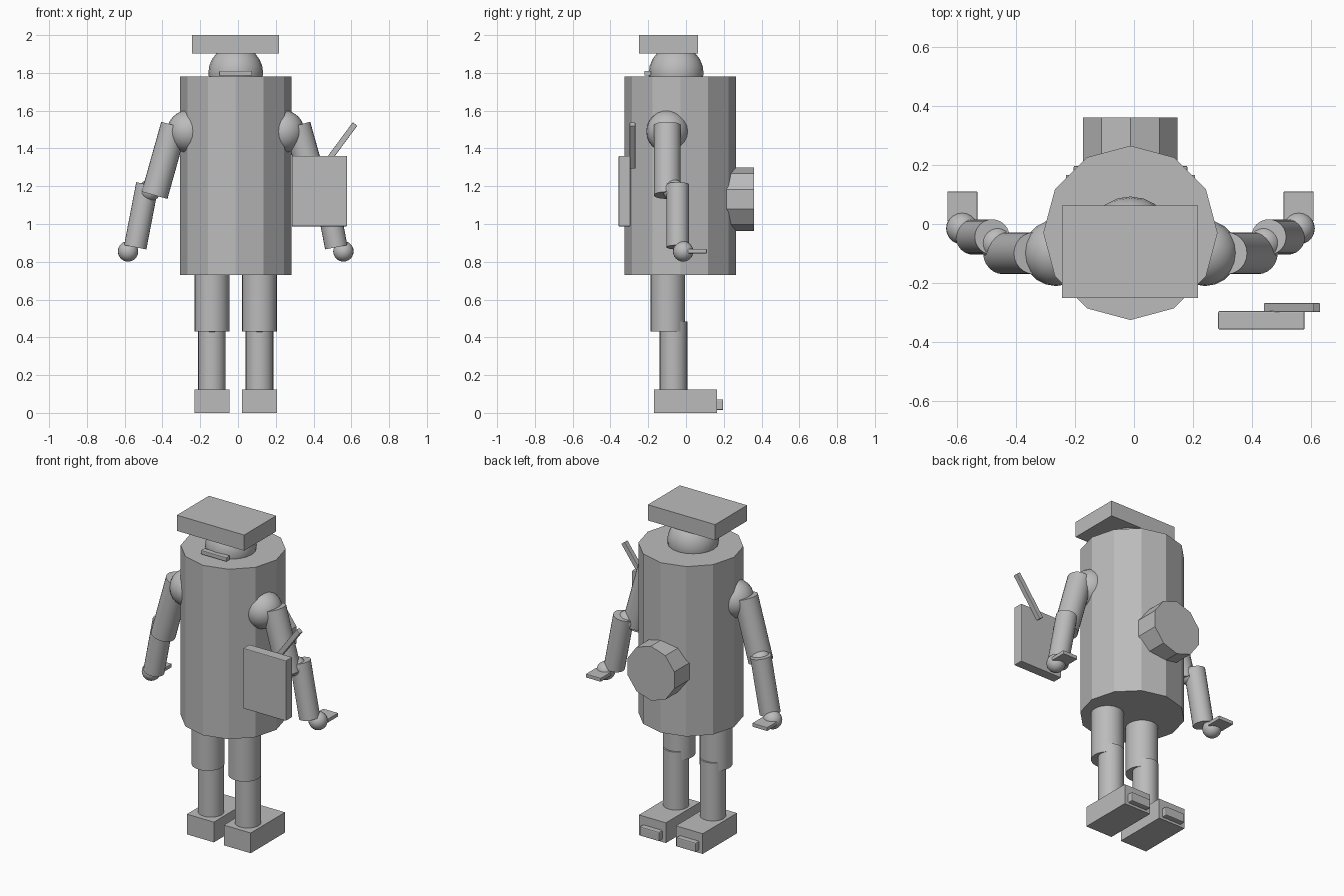
import bpy
import math
from mathutils import Vector

cube = bpy.data.objects.get("Cube")
if cube:
    bpy.data.objects.remove(cube, do_unlink=True)

CX = -0.012  # symmetry axis of the figure

grey = bpy.data.materials.new("plain grey")
grey.use_nodes = True
grey.diffuse_color = (0.5, 0.5, 0.5, 1)
grey.node_tree.nodes["Principled BSDF"].inputs["Base Color"].default_value = (0.5, 0.5, 0.5, 1)


def finish(name, smooth=False):
    ob = bpy.context.object
    ob.name = name
    ob.data.materials.append(grey)
    if smooth:
        bpy.ops.object.shade_smooth_by_angle(angle=math.radians(40))
    return ob


def box(name, x, y, z, bevel=0):
    """Box from (min, max) ranges on each axis."""
    bpy.ops.mesh.primitive_cube_add(size=1, location=[sum(r) / 2 for r in (x, y, z)])
    ob = finish(name)
    ob.scale = [r[1] - r[0] for r in (x, y, z)]
    bpy.ops.object.transform_apply(location=False, rotation=False, scale=True)
    if bevel:
        mod = ob.modifiers.new("soft edges", 'BEVEL')
        mod.width = bevel
        mod.segments = 2
    return ob


def rod(name, start, end, radius, sides=24, smooth=True):
    """Cylinder between two points."""
    a, b = Vector(start), Vector(end)
    bpy.ops.mesh.primitive_cylinder_add(vertices=sides, radius=radius, depth=(b - a).length,
                                        location=(a + b) / 2)
    ob = finish(name, smooth)
    ob.rotation_euler = Vector((0, 0, 1)).rotation_difference(b - a).to_euler()
    return ob


def ball(name, centre, radius):
    bpy.ops.mesh.primitive_uv_sphere_add(segments=20, ring_count=12, radius=radius, location=centre)
    return finish(name, True)


# Torso, backpack drum, head, mouth and flat hat
rod("torso", (CX, -0.03, 0.73), (CX, -0.03, 1.78), 0.295, 12, False)
rod("back_drum", (CX, 0.36, 1.132), (CX, 0.17, 1.132), 0.168, 10, False)
ball("head", (CX, -0.052, 1.8), 0.145)
box("mouth", (-0.1, 0.075), (-0.22, -0.185), (1.785, 1.81), 0.004)
box("hat", (-0.243, 0.217), (-0.25, 0.063), (1.903, 2.0))

# Arms and legs, one set per side
for side, s in (("left", 1), ("right", -1)):
    def at(x, y, z):
        return (CX + s * x, y, z)

    def span(a, b):
        return tuple(sorted((CX + s * a, CX + s * b)))

    # Arm
    ball(side + "_shoulder", at(0.252, -0.098, 1.49), 0.112)
    rod(side + "_upper_arm", at(0.326, -0.099, 1.522), at(0.43, -0.099, 1.152), 0.071)
    ball(side + "_elbow", at(0.455, -0.065, 1.178), 0.058)
    rod(side + "_forearm", at(0.468, -0.044, 1.21), at(0.532, -0.044, 0.877), 0.06)
    ball(side + "_hand", at(0.57, -0.015, 0.855), 0.054)
    box(side + "_palm", span(0.518, 0.62), (0.01, 0.11), (0.845, 0.868), 0.003)

    # Leg
    rod(side + "_thigh", at(0.126, -0.096, 0.432), at(0.126, -0.096, 0.76), 0.092)
    ball(side + "_knee", at(0.126, -0.092, 0.478), 0.068)
    rod(side + "_shin", at(0.126, -0.066, 0.1), at(0.126, -0.066, 0.483), 0.073)
    box(side + "_foot", span(0.034, 0.218), (-0.17, 0.165), (0, 0.125))
    box(side + "_heel_tab", span(0.058, 0.193), (0.155, 0.197), (0.015, 0.072), 0.006)

# Clipboard and pen beside the left arm
box("clipboard", (0.285, 0.577), (-0.357, -0.295), (0.987, 1.36), 0.004)
pen = box("pen", (0.52, 0.55), (-0.298, -0.268), (1.273, 1.557), 0.003)
pen.rotation_euler.y = math.radians(36.5)
